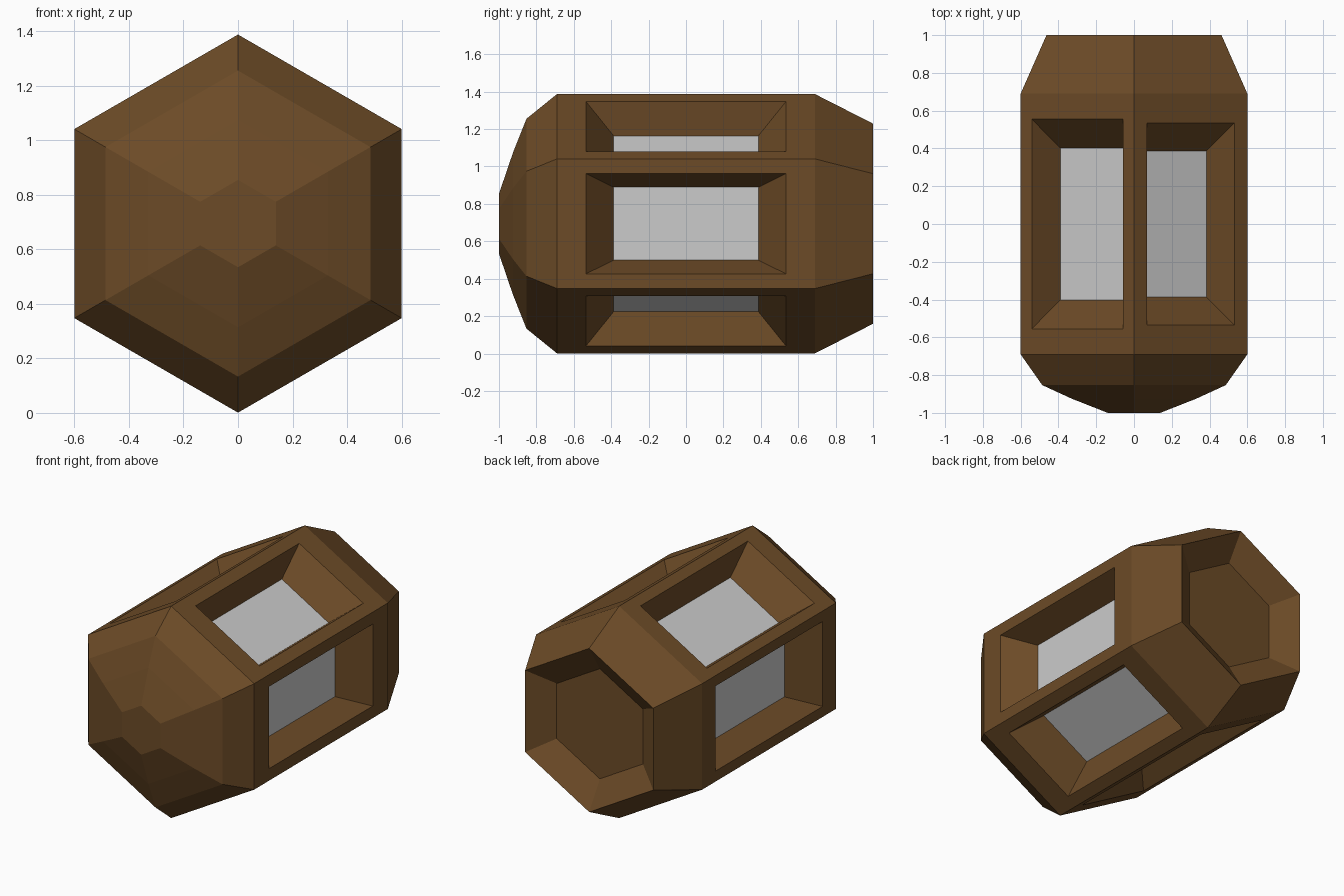
import bpy, bmesh, math
from mathutils import Vector

if "Cube" in bpy.data.objects:
    bpy.data.objects.remove(bpy.data.objects["Cube"])

CZ = 0.694      # height of the hexagon axis
R = 0.693       # hexagon corner radius
HALF = 0.69     # half length of the straight section
DEPTH = 0.17    # window recess depth

brown = bpy.data.materials.new("brown_shell")
brown.diffuse_color = (0.15, 0.07, 0.02, 1)
brown.use_nodes = True
brown.node_tree.nodes["Principled BSDF"].inputs["Base Color"].default_value = brown.diffuse_color


def make_object(name, bm, material=None):
    bmesh.ops.remove_doubles(bm, verts=bm.verts, dist=0.0001)
    bmesh.ops.recalc_face_normals(bm, faces=bm.faces)
    me = bpy.data.meshes.new(name)
    bm.to_mesh(me)
    bm.free()
    ob = bpy.data.objects.new(name, me)
    bpy.context.collection.objects.link(ob)
    if material:
        me.materials.append(material)
    return ob


def hex_ring(bm, y, r):
    return [bm.verts.new((r * math.cos(math.radians(30 + 60 * k)), y,
                          CZ + r * math.sin(math.radians(30 + 60 * k)))) for k in range(6)]


def loft(bm, profile):
    # hexagonal rings joined along y, closed at the last ring
    rings = [hex_ring(bm, y, r) for y, r in profile]
    for a, b in zip(rings, rings[1:]):
        for k in range(6):
            j = (k + 1) % 6
            bm.faces.new((a[k], a[j], b[j], b[k]))
    bm.faces.new(rings[-1])


def side_rect(bm, angle, half_w, half_l, depth):
    # rectangle lying parallel to one hexagon side
    n = Vector((math.cos(angle), 0, math.sin(angle)))
    t = Vector((-math.sin(angle), 0, math.cos(angle)))
    c = Vector((0, 0, CZ)) + n * (R * math.cos(math.pi / 6) - depth)
    return [bm.verts.new(c + t * (u * half_w) + Vector((0, v * half_l, 0)))
            for u, v in ((-1, -1), (1, -1), (1, 1), (-1, 1))]


shell = bmesh.new()
# faceted nose and hollowed tail
loft(shell, [(-HALF, R), (-0.853, 0.561), (-0.925, 0.38), (-1.0, 0.16)])
loft(shell, [(HALF, R), (1.0, 0.535), (0.89, 0.36)])

# six framed sides with sloping recesses, and their panes
panes = bmesh.new()
for k in range(6):
    a = math.radians(60 * k)
    s = 1.037 if math.cos(a) < 0 else 1.0   # left windows are slightly larger
    hw, hl, pw, pl = 0.268 * s, 0.535 * s, 0.195 * s, 0.387 * s
    loops = [side_rect(shell, a, R / 2, HALF, 0),
             side_rect(shell, a, hw, hl, 0),
             side_rect(shell, a, pw, pl, DEPTH)]
    for p, q in zip(loops, loops[1:]):
        for i in range(4):
            j = (i + 1) % 4
            shell.faces.new((p[i], p[j], q[j], q[i]))
    pane = panes.faces.new(side_rect(panes, a, pw, pl, DEPTH))
make_object("shell", shell, brown)
ob = make_object("window_panes", panes)

# make every pane face outward
for poly in ob.data.polygons:
    if poly.normal.dot(poly.center - Vector((0, 0, CZ))) < 0:
        poly.flip()
